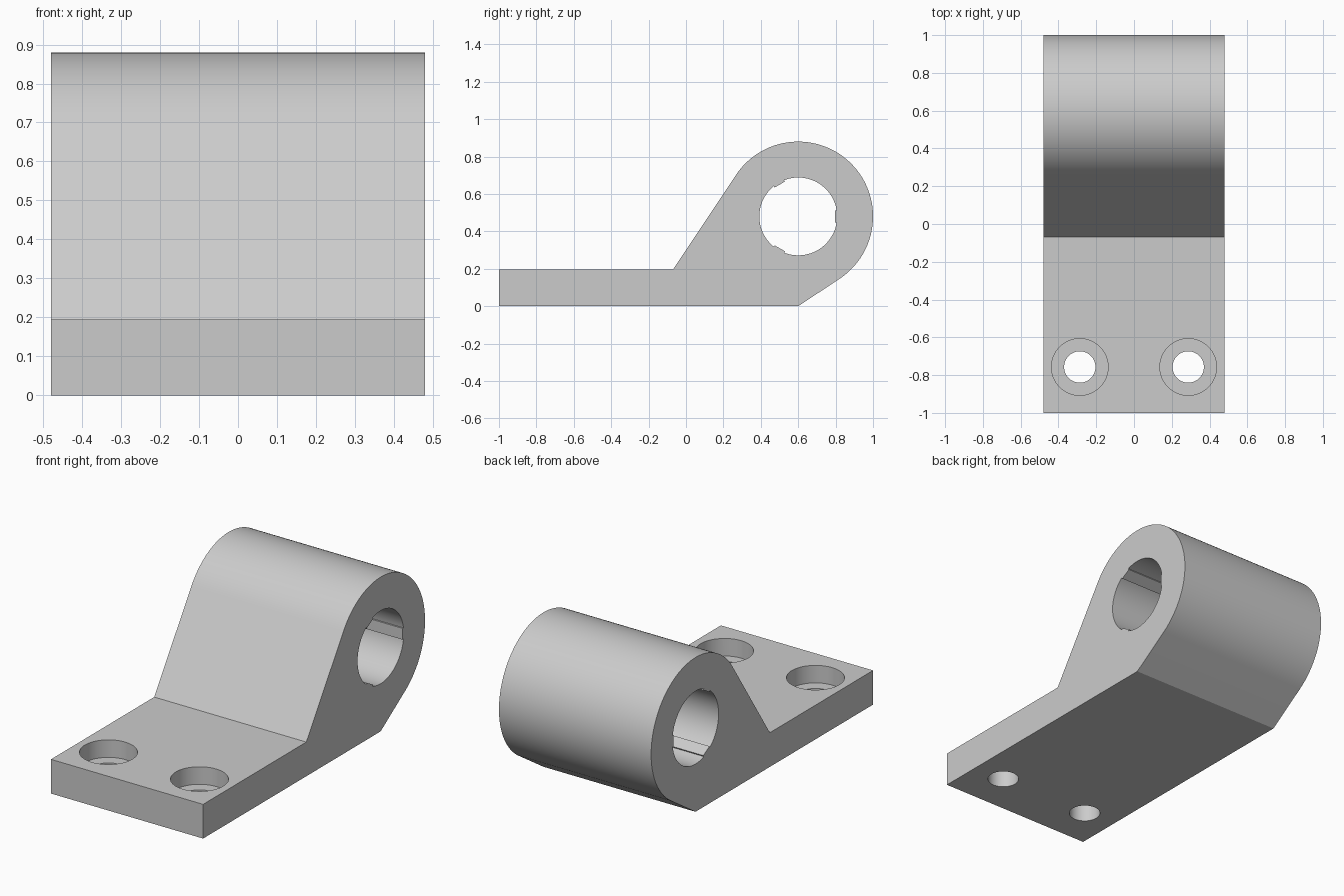
import bpy
import bmesh
from math import acos, asin, atan2, cos, sin, hypot, pi, tau
from mathutils import Matrix

cube = bpy.data.objects.get("Cube")
if cube:
    bpy.data.objects.remove(cube, do_unlink=True)

HALF_WIDTH = 0.48
PLATE = 0.195
HUB_Y, HUB_Z, HUB_R = 0.6, 0.48, 0.4
BORE_R, KEY_R, KEY_HALF = 0.208, 0.197, 0.032

grey = bpy.data.materials.new("light grey")
grey.use_nodes = True
colour = (0.6, 0.6, 0.6, 1)
grey.diffuse_color = colour
grey.node_tree.nodes["Principled BSDF"].inputs["Base Color"].default_value = colour


def finish(bm, name):
    bmesh.ops.recalc_face_normals(bm, faces=bm.faces[:])
    mesh = bpy.data.meshes.new(name)
    bm.to_mesh(mesh)
    bm.free()
    mesh.materials.append(grey)
    obj = bpy.data.objects.new(name, mesh)
    bpy.context.collection.objects.link(obj)
    return obj


def extrude_profile(name, points, half):
    """Extrude a (y, z) outline along x."""
    bm = bmesh.new()
    face = bm.faces.new([bm.verts.new((-half, y, z)) for y, z in points])
    new = bmesh.ops.extrude_face_region(bm, geom=[face])["geom"]
    verts = [v for v in new if isinstance(v, bmesh.types.BMVert)]
    bmesh.ops.translate(bm, verts=verts, vec=(2 * half, 0, 0))
    return finish(bm, name)


def cylinder(name, x, y, radius, bottom, top):
    bm = bmesh.new()
    bmesh.ops.create_cone(bm, cap_ends=True, segments=64, radius1=radius,
                          radius2=radius, depth=top - bottom,
                          matrix=Matrix.Translation((x, y, (top + bottom) / 2)))
    return finish(bm, name)


def tangent_angle(y, z, side):
    """Angle on the hub where a line from (y, z) touches it."""
    dy, dz = y - HUB_Y, z - HUB_Z
    return atan2(dz, dy) + side * acos(HUB_R / hypot(dy, dz))


def hub_point(radius, angle):
    return HUB_Y + radius * cos(angle), HUB_Z + radius * sin(angle)


# Plate and hub outline, with both webs tangent to the round hub
start = tangent_angle(HUB_Y, 0, 1)
end = tangent_angle(-0.07, PLATE, -1) % tau
steps = 72
outline = [(-1, 0), (HUB_Y, 0)]
outline += [hub_point(HUB_R, start + (end - start) * i / steps) for i in range(steps + 1)]
outline += [(-0.07, PLATE), (-1, PLATE)]
bracket = extrude_profile("hinge_bracket", outline, HALF_WIDTH)

# Bore with three flat raised ribs
bore = []
gap = asin(KEY_HALF / BORE_R)
for k in range(3):
    a = k * tau / 3
    for side in (-1, 1):
        bore.append(hub_point(hypot(KEY_R, KEY_HALF), a + side * atan2(KEY_HALF, KEY_R)))
    arc = tau / 3 - 2 * gap
    bore += [hub_point(BORE_R, a + gap + arc * i / 28) for i in range(29)]
cutters = [extrude_profile("bore_cutter", bore, HALF_WIDTH + 0.1)]

# Counterbored screw holes
for x in (-0.287, 0.287):
    cutters.append(cylinder("screw_hole_cutter", x, -0.757, 0.083, -0.1, 0.3))
    cutters.append(cylinder("counterbore_cutter", x, -0.757, 0.15, 0.095, 0.3))

bpy.ops.object.select_all(action="DESELECT")
bracket.select_set(True)
bpy.context.view_layer.objects.active = bracket
for cutter in cutters:
    cutter.hide_render = True
    mod = bracket.modifiers.new("cut", "BOOLEAN")
    mod.operation = "DIFFERENCE"
    mod.solver = "EXACT"
    mod.object = cutter
    bpy.ops.object.modifier_apply(modifier=mod.name)
    bpy.data.objects.remove(cutter, do_unlink=True)

bpy.ops.object.shade_smooth_by_angle(angle=pi / 9)
